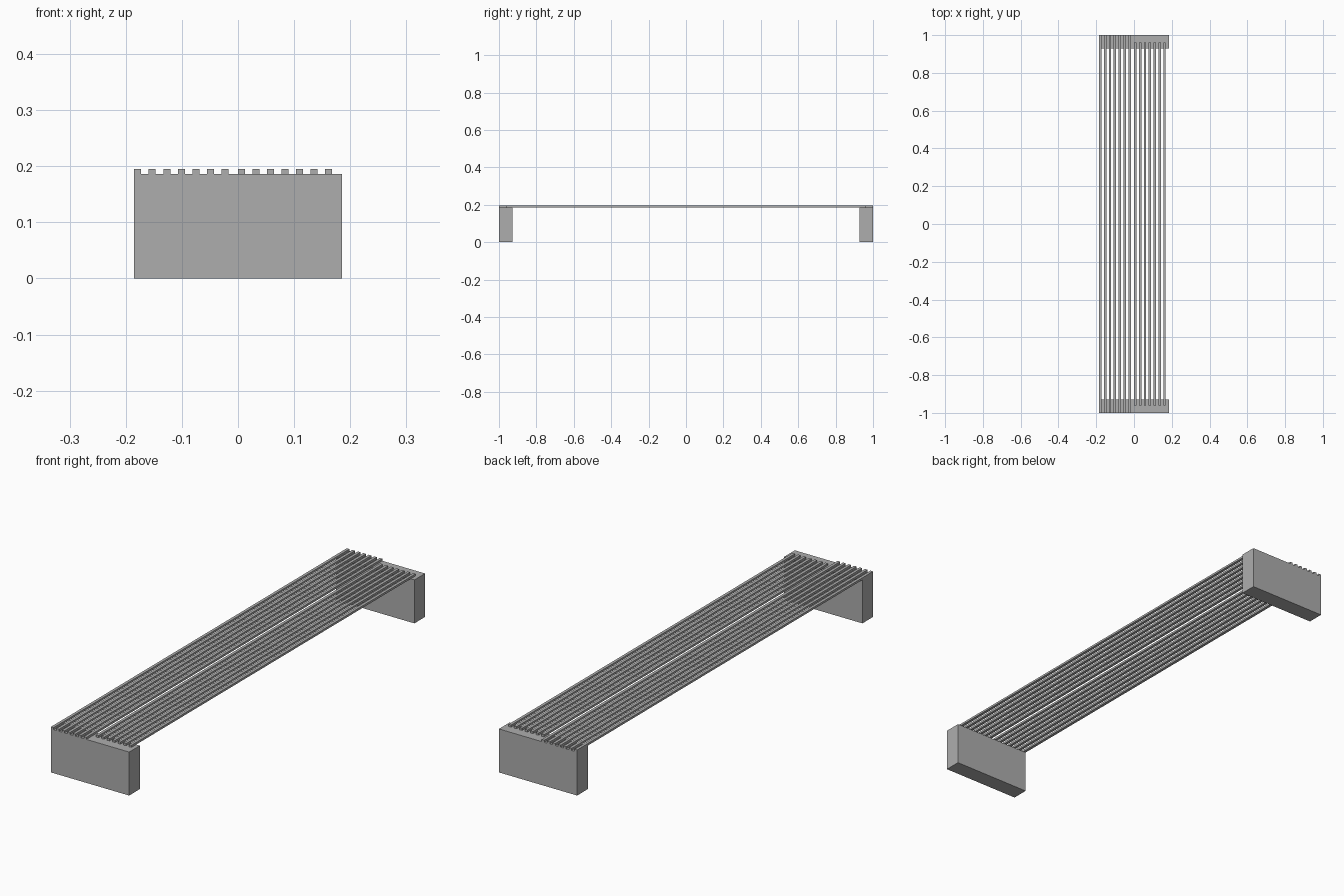
import bpy
import bmesh
from mathutils import Matrix, Vector

if "Cube" in bpy.data.objects:
    bpy.data.objects.remove(bpy.data.objects["Cube"], do_unlink=True)

# One plain grey for the whole bench
grey = bpy.data.materials.new("mid_grey")
grey.use_nodes = True
colour = (0.42, 0.42, 0.42, 1)
grey.diffuse_color = colour
grey.node_tree.nodes["Principled BSDF"].inputs["Base Color"].default_value = colour


def box(name, low, high):
    """Axis-aligned box between two corners."""
    low, high = Vector(low), Vector(high)
    bm = bmesh.new()
    place = Matrix.Translation((low + high) / 2) @ Matrix.Diagonal((*(high - low), 1))
    bmesh.ops.create_cube(bm, size=1, matrix=place)
    mesh = bpy.data.meshes.new(name)
    bm.to_mesh(mesh)
    bm.free()
    mesh.materials.append(grey)
    obj = bpy.data.objects.new(name, mesh)
    bpy.context.collection.objects.link(obj)
    return obj


HALF_WIDTH = 0.185
LEG_TOP = 0.186
SLAT_TOP = 0.195
SLAT_WIDTH = 0.0125
PITCH = 0.0259

# Solid block legs at both ends
box("front_leg", (-HALF_WIDTH, -1, 0), (HALF_WIDTH, -0.928, LEG_TOP))
box("back_leg", (-HALF_WIDTH, 0.928, 0), (HALF_WIDTH, 1, LEG_TOP))

# Two groups of seat slats: full length on the right, shorter on the left
for side, start, reach in (("right", -HALF_WIDTH, 1), ("left", 0, 0.96)):
    for i in range(7):
        x = start + i * PITCH
        box(f"{side}_slat_{i + 1}", (x, -reach, LEG_TOP), (x + SLAT_WIDTH, reach, SLAT_TOP))
